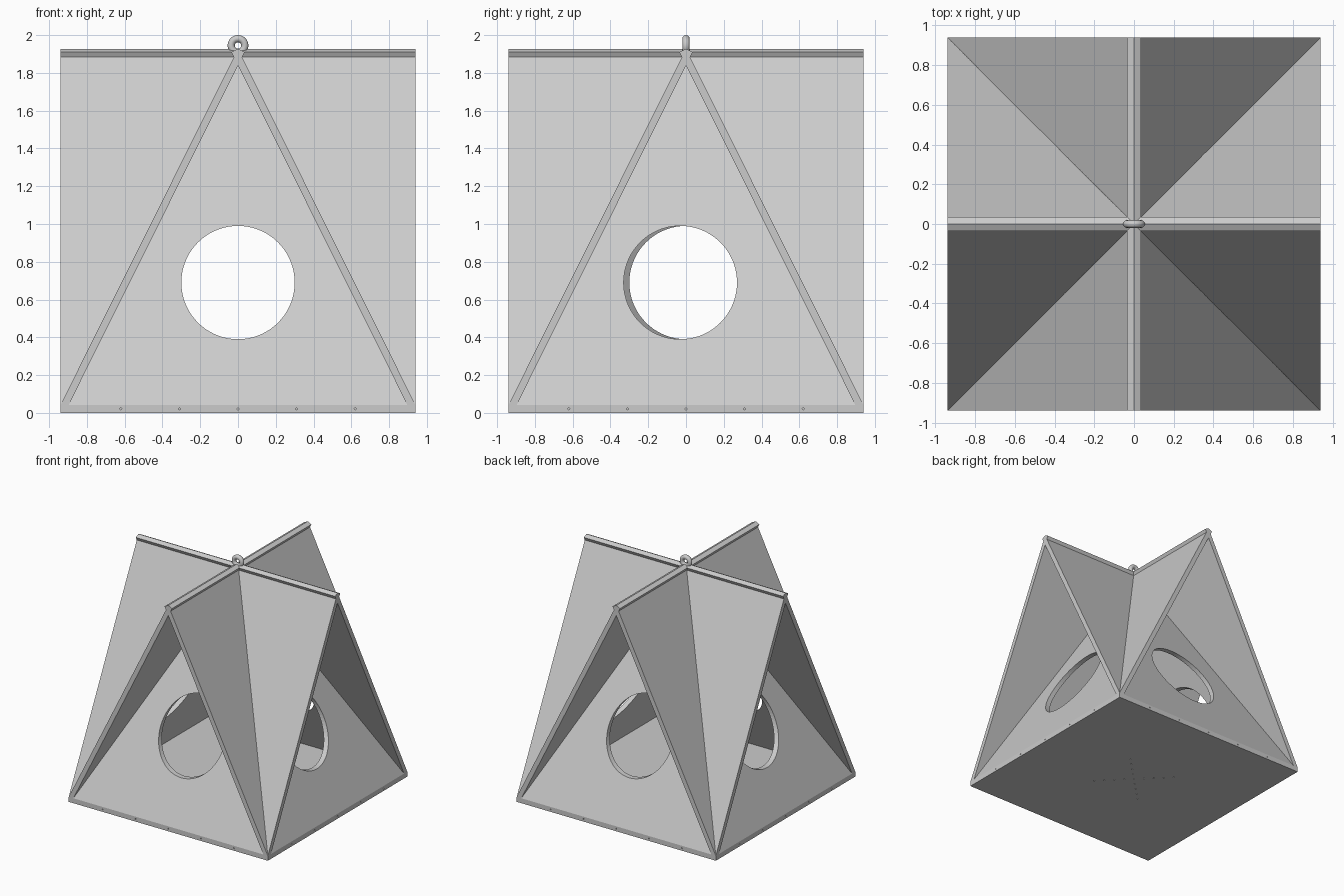
import bpy, bmesh, math
from mathutils import Matrix, Vector

if "Cube" in bpy.data.objects:
    bpy.data.objects.remove(bpy.data.objects["Cube"])

HALF, FLOOR = 0.94, 0.042


def finish(bm, name):
    bmesh.ops.recalc_face_normals(bm, faces=bm.faces)
    me = bpy.data.meshes.new(name)
    bm.to_mesh(me)
    bm.free()
    ob = bpy.data.objects.new(name, me)
    bpy.context.collection.objects.link(ob)
    return ob


def add_rod(bm, centre, axis, radius, length, sides):
    rot = Vector((0, 0, 1)).rotation_difference(Vector(axis)).to_matrix().to_4x4()
    bmesh.ops.create_cone(bm, cap_ends=True, segments=sides, radius1=radius, radius2=radius,
                          depth=length, matrix=Matrix.Translation(centre) @ rot)


def cut(ob, bm):
    cutter = finish(bm, "cutter")
    cutter.hide_render = True
    mod = ob.modifiers.new("cut", "BOOLEAN")
    mod.operation, mod.solver, mod.object = "DIFFERENCE", "EXACT", cutter
    bpy.context.view_layer.objects.active = ob
    bpy.ops.object.modifier_apply(modifier=mod.name)
    bpy.data.objects.remove(cutter)


# Leaning panels: opposite pairs cross at the ridge, each with a round opening
profile = [(-HALF, FLOOR), (0, 1.927), (0.035, 1.91), (-HALF + 0.0436, FLOOR)]
for name, turn, shift in (("front_panel", 0, 0), ("right_panel", 90, -0.03),
                          ("back_panel", 180, 0), ("left_panel", 270, 0)):
    bm = bmesh.new()
    face = bm.faces.new([bm.verts.new((-HALF, y, z)) for y, z in profile])
    ext = bmesh.ops.extrude_face_region(bm, geom=[face])["geom"]
    bmesh.ops.translate(bm, vec=(2 * HALF, 0, 0),
                        verts=[v for v in ext if isinstance(v, bmesh.types.BMVert)])
    panel = finish(bm, name)
    hole = bmesh.new()
    add_rod(hole, (shift, -0.6, 0.69), (0, 1, 0), 0.3, 1.0, 72)
    cut(panel, hole)
    panel.data.transform(Matrix.Rotation(math.radians(turn), 4, "Z"))

# Floor slab
bm = bmesh.new()
bmesh.ops.create_cube(bm, size=1, matrix=Matrix.Translation((0, 0, FLOOR / 2))
                      @ Matrix.Diagonal((2 * HALF, 2 * HALF, FLOOR, 1)))
floor = finish(bm, "floor")

# Drain holes on both diagonals, pilot holes around the rim
holes = bmesh.new()
for i in range(-4, 5):
    d = i * 0.057
    add_rod(holes, (d, d, 0.02), (0, 0, 1), 0.006, 0.2, 10)
    if i:
        add_rod(holes, (d, -d, 0.02), (0, 0, 1), 0.006, 0.2, 10)
for i in range(-2, 3):
    for s in (-1, 1):
        add_rod(holes, (i * 0.31, s * HALF, 0.021), (0, 1, 0), 0.005, 0.08, 8)
        add_rod(holes, (s * HALF, i * 0.31, 0.021), (1, 0, 0), 0.005, 0.08, 8)
cut(floor, holes)

# Hanging ring on the crossing of the ridges
bpy.ops.mesh.primitive_torus_add(major_radius=0.036, minor_radius=0.019, major_segments=40,
                                 minor_segments=16, location=(0, 0, 1.945),
                                 rotation=(math.pi / 2, 0, 0))
ring = bpy.context.object
ring.name = "hanging_ring"
bpy.ops.object.shade_smooth()
